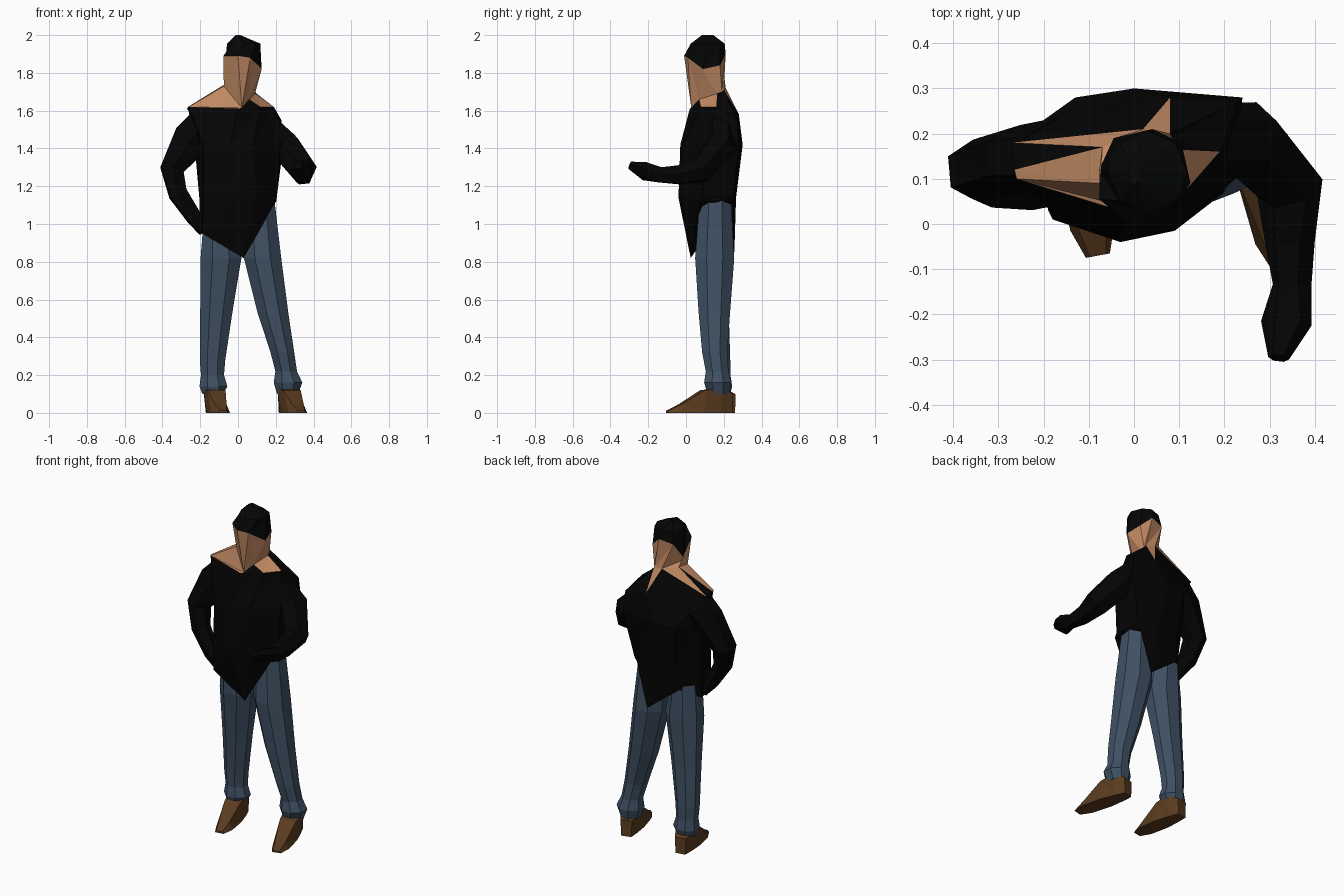
import bpy, bmesh, math
from mathutils import Vector

cube = bpy.data.objects.get("Cube")
if cube:
    bpy.data.objects.remove(cube, do_unlink=True)


def material(name, colour):
    m = bpy.data.materials.new(name)
    m.use_nodes = True
    m.diffuse_color = (*colour, 1)
    m.node_tree.nodes["Principled BSDF"].inputs["Base Color"].default_value = (*colour, 1)
    return m


BLACK = material("black sweater", (.0013, .0013, .0013))
HAIR = material("dark hair", (.0014, .0018, .0016))
SKIN = material("tan skin", (.53, .25, .125))
DENIM = material("blue denim", (.05, .081, .126))
LEATHER = material("brown leather", (.103, .045, .014))


def ellipse(cx, cy, z, rx, ry, sides=8, turn=0.0):
    """Level ring, starting at the front and running towards +x."""
    angles = [2 * math.pi * i / sides - math.pi / 2 + turn for i in range(sides)]
    return [(cx + rx * math.cos(a), cy + ry * math.sin(a), z) for a in angles]


def level(z, outline):
    """Level ring from a plan outline."""
    return [(x, y, z) for x, y in outline]


def loft(name, rings, mats, rule=None):
    """Skin a stack of rings; rule(row, side, half) picks the material."""
    bm = bmesh.new()
    rows = [[bm.verts.new(p) for p in ring] for ring in rings]
    n = len(rows[0])
    for r in range(len(rows) - 1):
        low, high = rows[r], rows[r + 1]
        for i in range(n):
            j = (i + 1) % n
            for half, tri in enumerate(((low[i], low[j], high[j]),
                                        (low[i], high[j], high[i]))):
                face = bm.faces.new(tri)
                face.material_index = rule(r, i, half) if rule else 0
    # Fan caps at both ends
    for row, index in ((rows[0], 0), (rows[-1], len(mats) - 1)):
        middle = bm.verts.new(sum((v.co for v in row), Vector()) / n)
        for i in range(n):
            bm.faces.new((row[i], row[(i + 1) % n], middle)).material_index = index
    bmesh.ops.recalc_face_normals(bm, faces=bm.faces)
    mesh = bpy.data.meshes.new(name)
    bm.to_mesh(mesh)
    bm.free()
    for m in mats:
        mesh.materials.append(m)
    obj = bpy.data.objects.new(name, mesh)
    bpy.context.collection.objects.link(obj)
    return obj


def tube(name, path, mat, sides=6):
    """Limb along a path of (centre, half width, half depth)."""
    centres = [Vector(p[0]) for p in path]
    rings = []
    side = None
    for k, (c, (_, w, d)) in enumerate(zip(centres, path)):
        along = (centres[min(k + 1, len(path) - 1)] - centres[max(k - 1, 0)]).normalized()
        # Carry the side direction along so that the limb does not twist
        side = Vector((0, 1, 0)) if side is None else side
        side = (side - along * side.dot(along)).normalized()
        other = along.cross(side)
        rings.append([c + side * w * math.cos(a) + other * d * math.sin(a)
                      for a in (2 * math.pi * i / sides for i in range(sides))])
    return loft(name, rings, [mat])


# Ring order: front, front left, left, back left, back, back right, right, front right
hem = [(.03, .025, .82), (.2, .07, 1.12), (.205, .15, 1.12), (.165, .25, 1.12),
       (.09, .256, .85), (-.12, .235, 1.01), (-.205, .14, .95), (-.19, .03, .95)]
waist = level(1.14, [(-.03, -.04), (.09, -.015), (.205, .09), (.18, .25),
                     (.05, .265), (-.1, .25), (-.205, .15), (-.18, .01)])
chest = level(1.42, [(-.04, -.03), (.08, -.015), (.225, .1), (.24, .28),
                     (0, .3), (-.13, .28), (-.23, .17), (-.18, .025)])
shoulders = [(0, .02, 1.61), (.12, .08, 1.62), (.19, .16, 1.62), (.23, .27, 1.55),
             (.08, .28, 1.58), (-.27, .18, 1.61), (-.265, .12, 1.62), (-.26, .1, 1.62)]
collar = [(.02, .028, 1.615), (.06, .07, 1.66), (.09, .165, 1.69), (.085, .19, 1.7),
          (.08, .2, 1.71), (.02, .21, 1.72), (-.07, .17, 1.74), (-.075, .09, 1.73)]
hairline = [(.0, -.01, 1.89), (.065, .01, 1.88), (.125, .09, 1.82), (.105, .18, 1.84),
            (.04, .21, 1.9), (-.045, .19, 1.88), (-.077, .12, 1.77), (-.077, .055, 1.89)]

# Sweater, with bare skin wedges around the open neck
BARE = {(0, 1), (1, 0), (1, 1), (4, 1), (5, 1), (6, 0), (6, 1), (7, 0), (7, 1)}
loft("sweater", [hem, waist, chest, shoulders, collar],
     [BLACK, SKIN], lambda row, i, half: int(row == 3 and (i, half) in BARE))

# Head: face and neck below the hairline, hair above
loft("head",
     [collar, hairline, ellipse(.03, .115, 1.955, .088, .09), ellipse(0, .115, 2, .012, .03)],
     [SKIN, HAIR], lambda row, i, half: int(row > 0))

# Arms: the right hand rests in the pocket, the left forearm points forward
tube("right_arm",
     [((-.17, .15, 1.53), .085, .11), ((-.245, .145, 1.45), .075, .115),
      ((-.35, .118, 1.29), .07, .07), ((-.318, .09, 1.16), .055, .055),
      ((-.23, .07, 1.03), .04, .045), ((-.18, .08, .96), .04, .03)], BLACK)
tube("left_arm",
     [((.15, .18, 1.48), .085, .11), ((.25, .185, 1.41), .09, .09),
      ((.345, .08, 1.285), .072, .078), ((.345, -.04, 1.26), .056, .055),
      ((.35, -.135, 1.26), .05, .04), ((.337, -.22, 1.28), .042, .063),
      ((.32, -.297, 1.31), .02, .025)], BLACK)

# Trouser legs with bunched cuffs: centre x, centre y, height, half width, half depth
LEGS = {
    "left_leg": [(.11, .155, 1.125, .09, .09), (.13, .152, .82, .107, .112),
                 (.185, .15, .53, .088, .09), (.235, .152, .32, .068, .072),
                 (.255, .165, .22, .062, .065), (.265, .168, .16, .082, .078),
                 (.262, .172, .1, .06, .062)],
    "right_leg": [(-.1, .135, 1.03, .088, .095), (-.09, .14, .82, .117, .098),
                  (-.115, .16, .53, .092, .072), (-.135, .177, .28, .073, .062),
                  (-.135, .18, .2, .066, .06), (-.13, .18, .14, .08, .07),
                  (-.135, .18, .1, .058, .058)],
}
for name, rows in LEGS.items():
    loft(name, [ellipse(*row, turn=math.pi / 8) for row in rows], [DENIM])


def shoe(name, heel, toe):
    """Wedge shoe: quad sections from the heel to the low toe."""
    heel, toe = Vector((*heel, 0)), Vector((*toe, 0))
    across = Vector((0, 0, 1)).cross(toe - heel).normalized()
    rings = []
    for t, half, top, height in ((0, .03, .035, .1), (.2, .043, .057, .13),
                                 (.45, .053, .048, .12), (.8, .05, .032, .045),
                                 (1, .027, .018, .012)):
        c = heel.lerp(toe, t)
        up = Vector((0, 0, height))
        rings.append([c - across * half, c + across * half,
                      c + across * top + up, c - across * top + up])
    loft(name, rings, [LEATHER])


shoe("left_shoe", (.245, .24), (.335, -.1))
shoe("right_shoe", (-.14, .255), (-.08, -.07))
